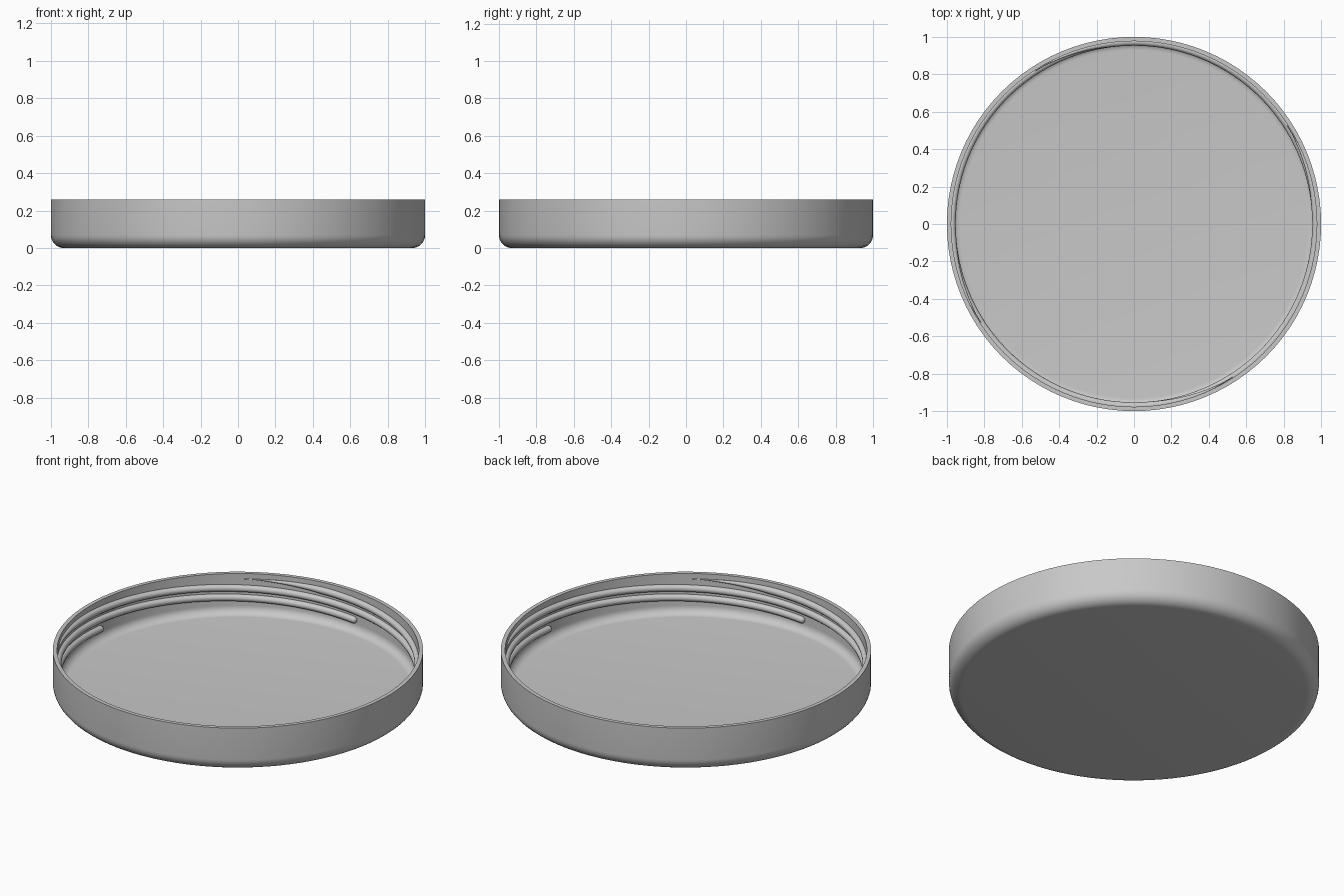
import bpy, bmesh, math
from mathutils import Matrix, Vector

default = bpy.data.objects.get("Cube")
if default:
    bpy.data.objects.remove(default, do_unlink=True)

HEIGHT, OUTER, WALL, ROUND = 0.26, 1.0, 0.023, 0.07
SEGMENTS, STARTS = 96, 4

grey = bpy.data.materials.new("grey plastic")
grey.use_nodes = True
colour = (0.58, 0.58, 0.58, 1)
grey.diffuse_color = colour
bsdf = next(n for n in grey.node_tree.nodes if n.type == "BSDF_PRINCIPLED")
bsdf.inputs["Base Color"].default_value = colour


def add_object(name, bm):
    bmesh.ops.recalc_face_normals(bm, faces=bm.faces)
    mesh = bpy.data.meshes.new(name)
    bm.to_mesh(mesh)
    bm.free()
    mesh.materials.append(grey)
    obj = bpy.data.objects.new(name, mesh)
    bpy.context.collection.objects.link(obj)
    bpy.ops.object.select_all(action="DESELECT")
    obj.select_set(True)
    bpy.context.view_layer.objects.active = obj
    bpy.ops.object.shade_smooth_by_angle(angle=math.radians(35))
    return obj


def corner(radius, steps=8):
    """Quarter round from the flat base up to the wall."""
    centre = OUTER - ROUND
    angles = [math.pi / 2 * i / steps for i in range(steps + 1)]
    return [(centre + radius * math.sin(a), ROUND - radius * math.cos(a)) for a in angles]


# Lid shell: outer and inner skins share the corner centre
outline = [(0, 0)] + corner(ROUND) + [(OUTER, HEIGHT), (OUTER - WALL, HEIGHT)]
outline += corner(ROUND - WALL)[::-1] + [(0, WALL)]
bm = bmesh.new()
verts = [bm.verts.new((r, 0, z)) for r, z in outline]
edges = [bm.edges.new(pair) for pair in zip(verts, verts[1:])]
bmesh.ops.spin(bm, geom=verts + edges, cent=(0, 0, 0), axis=(0, 0, 1),
               angle=math.tau, steps=SEGMENTS, use_merge=True)
bmesh.ops.remove_doubles(bm, verts=bm.verts, dist=1e-5)
add_object("lid_shell", bm)


# Screw threads: four rounded ribs that climb the inner wall and fade out at the top
def thread(name, start):
    steps, sides, sweep = 72, 12, math.radians(218)
    low, high, path, size = 0.093, 0.23, 0.973, 0.02
    bm = bmesh.new()
    rings = []
    for i in range(steps + 1):
        t = i / steps
        angle = start + sweep * t
        radius = size * max(0.1, min(1, (1 - t) / 0.12))
        z = low + (high - low) * t
        ring = []
        for k in range(sides):
            a = math.tau * k / sides
            r = path + radius * math.cos(a)
            ring.append(bm.verts.new((r * math.cos(angle), r * math.sin(angle),
                                      z + radius * math.sin(a))))
        rings.append(ring)
    for a, b in zip(rings, rings[1:]):
        for k in range(sides):
            n = (k + 1) % sides
            bm.faces.new((a[k], a[n], b[n], b[k]))
    bm.faces.new(rings[-1])
    bm.faces.new(rings[0])
    # Rounded lower end
    place = Matrix.Translation(Vector((path * math.cos(start), path * math.sin(start), low)))
    bmesh.ops.create_uvsphere(bm, u_segments=sides, v_segments=8, radius=size, matrix=place)
    add_object(name, bm)


for s in range(STARTS):
    thread(f"screw_thread_{s + 1}", math.radians(85) + math.tau * s / STARTS)
